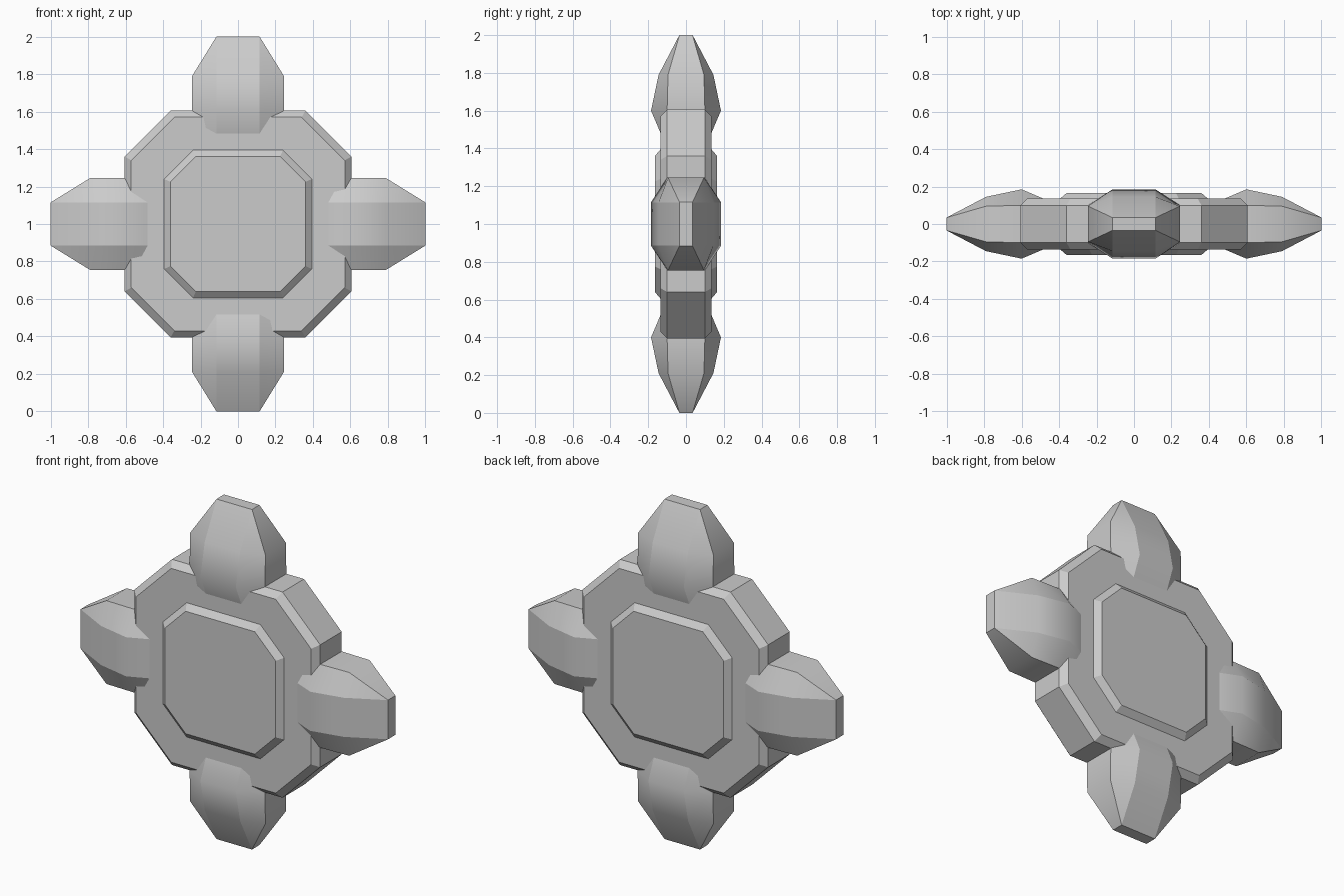
import bpy, bmesh, math
from mathutils import Matrix, Vector

cube = bpy.data.objects.get("Cube")
if cube:
    bpy.data.objects.remove(cube)

grey = bpy.data.materials.new("plain grey")
grey.use_nodes = True
colour = (0.6, 0.6, 0.6, 1)
grey.diffuse_color = colour
grey.node_tree.nodes["Principled BSDF"].inputs["Base Color"].default_value = colour

CENTRE = Matrix.Translation((0, 0, 1))


def loft(name, rings, matrix, smooth=False):
    """Skin a stack of matching closed rings and cap both ends."""
    bm = bmesh.new()
    loops = [[bm.verts.new(p) for p in ring] for ring in rings]
    n = len(loops[0])
    bm.faces.new(loops[0])
    bm.faces.new(loops[-1])
    for a, b in zip(loops, loops[1:]):
        for i in range(n):
            j = (i + 1) % n
            face = bm.faces.new((a[i], a[j], b[j], b[i]))
            face.smooth = smooth
    # lengthwise edges and end caps stay crisp, cross rings stay soft
    soft = set()
    for loop in loops[1:-1]:
        soft.update(loop)
    for e in bm.edges:
        same_ring = abs(e.verts[0].co.z - e.verts[1].co.z) < 1e-5
        e.smooth = same_ring and e.verts[0] in soft
    bmesh.ops.recalc_face_normals(bm, faces=bm.faces)
    mesh = bpy.data.meshes.new(name)
    bm.to_mesh(mesh)
    bm.free()
    mesh.transform(matrix)
    mesh.materials.append(grey)
    obj = bpy.data.objects.new(name, mesh)
    bpy.context.collection.objects.link(obj)
    return obj


def octagon(half_x, flat_x, half_y, flat_y, z):
    """Eight-sided ring: a rectangle with its corners cut off."""
    quarter = [(half_x, flat_y), (flat_x, half_y)]
    pts = quarter + [(-x, y) for x, y in reversed(quarter)]
    pts += [(-x, -y) for x, y in quarter] + [(x, -y) for x, y in reversed(quarter)]
    return [Vector((x, y, z)) for x, y in pts]


# Chamfered body and raised centre plate: (half width, flat half width, depth)
def slab(name, half_profile):
    profile = [(h, f, -d) for h, f, d in half_profile]
    profile += [(h, f, d) for h, f, d in reversed(half_profile)]
    rings = [octagon(h, f, h, f, d) for h, f, d in profile]
    return loft(name, rings, CENTRE @ Matrix.Rotation(math.pi / 2, 4, "X"))


slab("body", [(0.57, 0.34, 0.135), (0.605, 0.36, 0.1)])
slab("centre_plate", [(0.36, 0.225, 0.165), (0.395, 0.24, 0.135)])

# Four prongs: (half width, half depth at middle, half depth at sides, distance out)
FLAT = 0.115
sections = [(0.245, 0.1, 0.07, 0.4), (0.245, 0.185, 0.1, 0.6),
            (0.245, 0.145, 0.095, 0.79), (FLAT + 0.0005, 0.035, 0.0345, 1.0)]
rings = [octagon(w, FLAT, d, s, z) for w, d, s, z in sections]
for i, side in enumerate(("top", "left", "bottom", "right")):
    turn = Matrix.Rotation(i * math.pi / 2, 4, "Y")
    loft(side + "_prong", rings, CENTRE @ turn, smooth=True)
